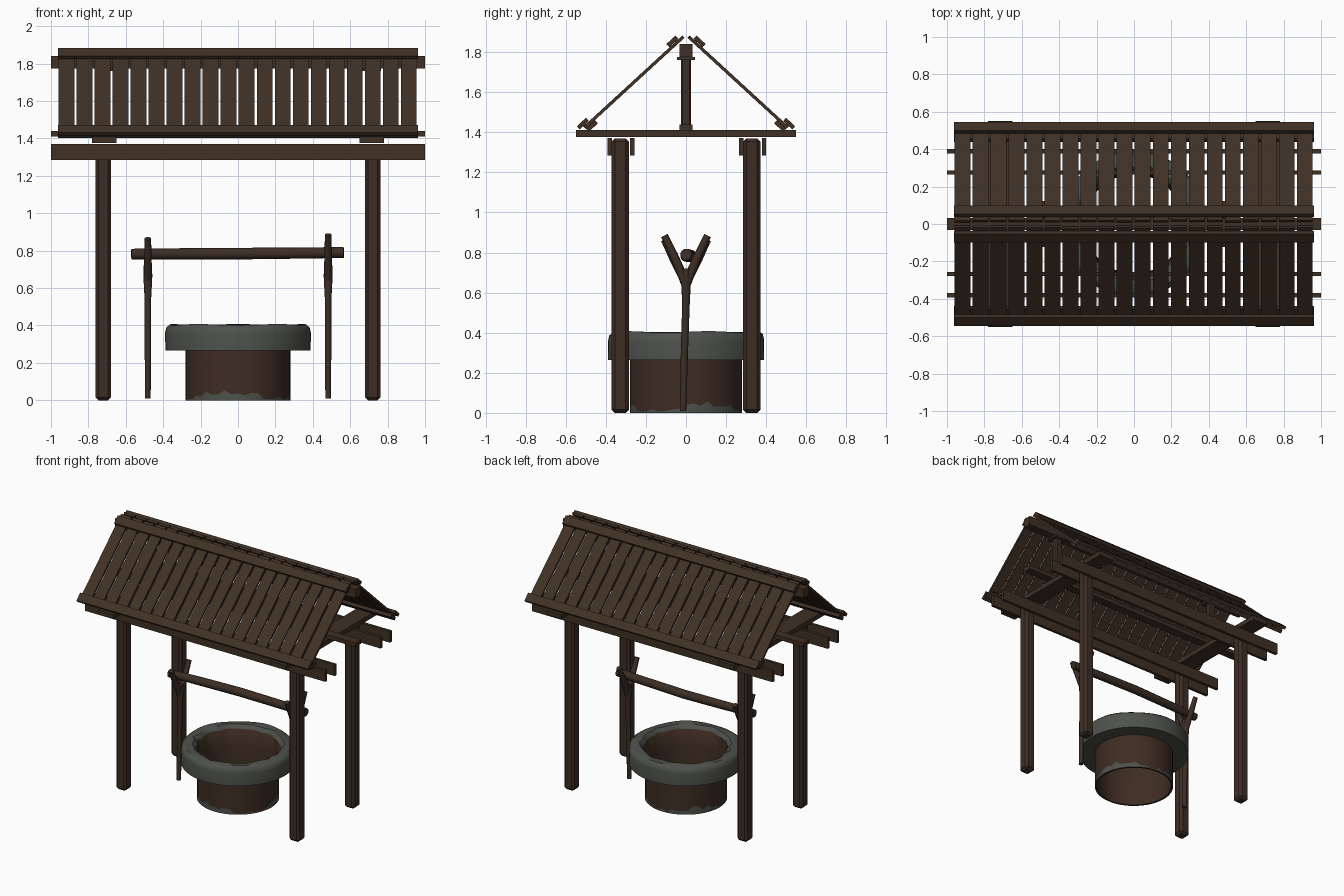
import bpy, bmesh, math, random
from mathutils import Matrix, Vector

random.seed(4)
cube = bpy.data.objects.get("Cube")
if cube:
    bpy.data.objects.remove(cube, do_unlink=True)


def material(name, rgb):
    m = bpy.data.materials.new(name)
    m.use_nodes = True
    col = (*rgb, 1)
    m.diffuse_color = col
    bsdf = m.node_tree.nodes["Principled BSDF"]
    bsdf.inputs["Base Color"].default_value = col
    bsdf.inputs["Roughness"].default_value = 0.9
    return m


plank_wood = material("plank wood", (0.050, 0.030, 0.018))
post_wood = material("post wood", (0.046, 0.027, 0.018))
well_brown = material("well brown", (0.048, 0.026, 0.017))
stone = material("grey stone", (0.076, 0.082, 0.072))


def add_object(name, bm, mats):
    bmesh.ops.recalc_face_normals(bm, faces=bm.faces)
    mesh = bpy.data.meshes.new(name)
    bm.to_mesh(mesh)
    bm.free()
    obj = bpy.data.objects.new(name, mesh)
    bpy.context.collection.objects.link(obj)
    for m in mats:
        mesh.materials.append(m)
    return obj


def smooth(obj, degrees):
    bpy.ops.object.select_all(action='DESELECT')
    obj.select_set(True)
    bpy.context.view_layer.objects.active = obj
    bpy.ops.object.shade_smooth_by_angle(angle=math.radians(degrees))


def box(name, center, size, mat, tilt=0, bevel=0):
    """Box with full dimensions, optionally tilted about x."""
    bm = bmesh.new()
    bmesh.ops.create_cube(bm, size=1, matrix=Matrix.Diagonal((*size, 1)))
    obj = add_object(name, bm, [mat])
    obj.location = center
    obj.rotation_euler.x = tilt
    if bevel:
        mod = obj.modifiers.new("soft edges", 'BEVEL')
        mod.width = bevel
        mod.segments = 1
    return obj


def tube(name, path, sides=10):
    """Tapered round branch through (x, y, z, radius) points."""
    bm = bmesh.new()
    pts = [Vector(p[:3]) for p in path]
    rings = []
    for i, p in enumerate(pts):
        d = (pts[min(i + 1, len(pts) - 1)] - pts[max(i - 1, 0)]).normalized()
        ref = Vector((0, 0, 1)) if abs(d.x) > 0.7 else Vector((1, 0, 0))
        u = d.cross(ref).normalized()
        v = d.cross(u)
        r = path[i][3]
        rings.append([bm.verts.new(p + r * (u * math.cos(a) + v * math.sin(a)))
                      for a in (math.tau * k / sides for k in range(sides))])
    for a, b in zip(rings, rings[1:]):
        for k in range(sides):
            n = (k + 1) % sides
            bm.faces.new((a[k], a[n], b[n], b[k]))
    bm.faces.new(rings[0])
    bm.faces.new(rings[-1])
    smooth(add_object(name, bm, [post_wood]), 50)


# Posts with paired long beams clamped either side
for sy, end in ((-1, "front"), (1, "back")):
    for sx, side in ((1, "left"), (-1, "right")):
        box(f"{end}_{side}_post", (sx * 0.72, sy * 0.328, 0.685),
            (0.084, 0.086, 1.37), post_wood, bevel=0.016)
    for y, layer in ((0.272, "inner"), (0.385, "outer")):
        box(f"{end}_{layer}_beam", (0, sy * y + 0.004, 1.328),
            (2, 0.022, 0.085), plank_wood)

# Cross planks, king posts and ridge timbers
for sx, side in ((1, "left"), (-1, "right")):
    x = sx * 0.715
    box(f"{side}_cross_plank", (x, 0, 1.393), (0.13, 1.1, 0.035), plank_wood)
    box(f"{side}_king_post", (x, 0, 1.59), (0.055, 0.05, 0.36), post_wood, bevel=0.008)
    box(f"{side}_king_post_cap", (x, 0, 1.768), (0.1, 0.09, 0.014), plank_wood)
box("tie_beam", (0, 0, 1.425), (2, 0.066, 0.03), plank_wood)
box("ridge_beam", (0, 0, 1.808), (2, 0.064, 0.066), plank_wood)

# Roof slopes: position given by distance down the slope and offset off it
PITCH = math.atan2(0.45, 0.49)
LENGTH = 0.665


def on_slope(sy, down, off):
    return (sy * (0.015 + math.cos(PITCH) * down + math.sin(PITCH) * off),
            1.875 - math.sin(PITCH) * down + math.cos(PITCH) * off)


for sy, end in ((-1, "front"), (1, "back")):
    tilt = -sy * PITCH
    for i in range(20):
        y, z = on_slope(sy, LENGTH / 2 + random.uniform(-0.004, 0.004), 0)
        box(f"{end}_roof_plank_{i + 1}", (-0.917 + i * 0.0963, y, z),
            (0.084, LENGTH, 0.016), plank_wood, tilt)
    for part, down, off in (("ridge_batten", 0.053, 0.02),
                            ("eave_batten", 0.66, 0.02),
                            ("under_batten", 0.635, -0.019)):
        y, z = on_slope(sy, down, off)
        box(f"{end}_{part}", (0, y, z), (1.925, 0.062, 0.022), plank_wood, tilt)

# Forked sticks carrying the winding bar
for sx, side, drop in ((1, "left", 0), (-1, "right", 0.02)):
    x = sx * 0.482
    tube(f"{side}_forked_stick", [(x, -0.015, 0.01, 0.016), (x, -0.008, 0.3, 0.018),
                                  (x, 0, 0.55, 0.019), (x, 0, 0.66, 0.025),
                                  (x, 0, 0.72, 0.024)])
    for sy, arm in ((-1, "front"), (1, "back")):
        tube(f"{side}_{arm}_fork", [(x, 0, 0.62, 0.016), (x, sy * 0.02, 0.69, 0.023),
                                    (x, sy * 0.06, 0.785 - drop, 0.021),
                                    (x, sy * 0.108, 0.885 - drop, 0.018)])
tube("winding_bar", [(-0.57, 0, 0.782, 0.028), (-0.3, 0.012, 0.783, 0.03),
                     (0, 0.022, 0.784, 0.031), (0.3, 0.012, 0.787, 0.03),
                     (0.565, 0, 0.79, 0.029)], 12)

# Well: one lathed shell; row index decides the colour
SEG = 48
profile = [(0.28, 0), (0.28, 0.03), (0.28, 0.265), (0.388, 0.265), (0.39, 0.36),
           (0.383, 0.39), (0.365, 0.404), (0.315, 0.404), (0.29, 0.38),
           (0.272, 0.26), (0.265, 0)]
stone_rows = {0, 2, 3, 4, 5, 6, 7}
bm = bmesh.new()
columns = []
for k in range(SEG):
    a = math.tau * k / SEG
    ragged = 0.026 + 0.02 * math.sin(3 * a + 0.6) + random.uniform(-0.014, 0.018)
    chip = random.uniform(-0.012, 0.012)
    column = []
    for row, (r, z) in enumerate(profile):
        if row == 1:
            z = max(0.006, ragged)
        elif row in (7, 8):
            r += chip
        elif row in (4, 5, 6):
            z += 0.004 * math.sin(5 * a)
        column.append(bm.verts.new((r * math.cos(a), r * math.sin(a), z)))
    columns.append(column)
for k in range(SEG):
    a, b = columns[k], columns[(k + 1) % SEG]
    for row in range(len(profile)):
        n = (row + 1) % len(profile)
        face = bm.faces.new((a[row], b[row], b[n], a[n]))
        face.material_index = 1 if row in stone_rows else 0
smooth(add_object("well", bm, [well_brown, stone]), 40)
